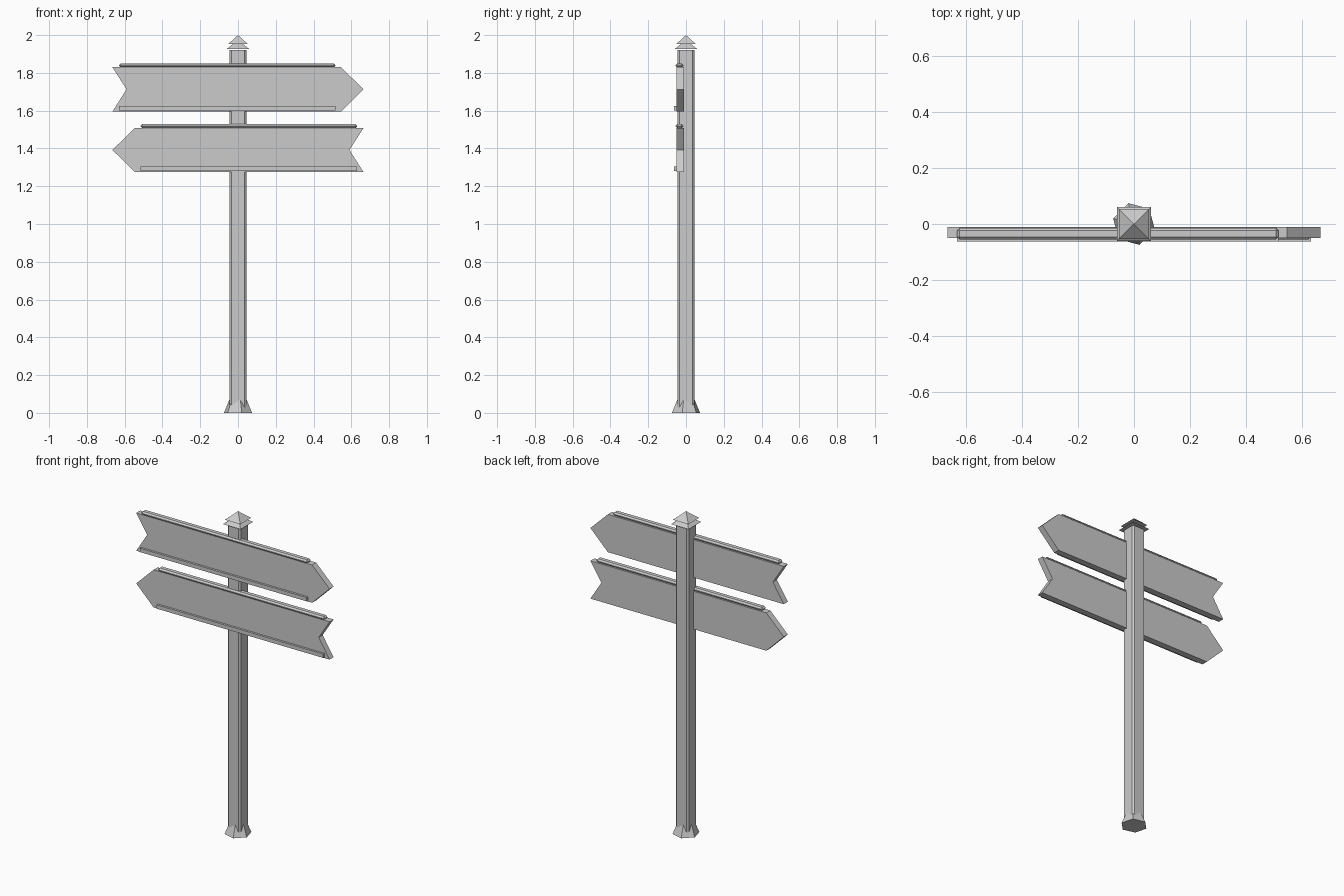
import bpy, bmesh, math
from mathutils import Matrix

cube = bpy.data.objects.get("Cube")
if cube:
    bpy.data.objects.remove(cube, do_unlink=True)

grey = bpy.data.materials.new("plain_grey")
grey.use_nodes = True
colour = (0.6, 0.6, 0.6, 1)
grey.diffuse_color = colour
grey.node_tree.nodes["Principled BSDF"].inputs["Base Color"].default_value = colour


def finish(name, bm):
    bmesh.ops.recalc_face_normals(bm, faces=bm.faces)
    mesh = bpy.data.meshes.new(name)
    bm.to_mesh(mesh)
    bm.free()
    mesh.materials.append(grey)
    obj = bpy.data.objects.new(name, mesh)
    bpy.context.collection.objects.link(obj)
    return obj


def box(name, x, y, z, bevel=0, upright_only=False):
    """Box between (low, high) pairs, with optional chamfered edges."""
    bm = bmesh.new()
    bmesh.ops.create_cube(bm, size=1)
    for v in bm.verts:
        v.co = [r[0] if c < 0 else r[1] for c, r in zip(v.co, (x, y, z))]
    if bevel:
        edges = [e for e in bm.edges if not upright_only
                 or abs(e.verts[0].co.z - e.verts[1].co.z) > 0.01]
        bmesh.ops.bevel(bm, geom=edges, offset=bevel, segments=1,
                        profile=0.5, affect='EDGES')
    return finish(name, bm)


def cone(name, sides, r_low, r_high, z_low, z_high, turn):
    bm = bmesh.new()
    bmesh.ops.create_cone(bm, cap_ends=True, segments=sides, radius1=r_low,
                          radius2=r_high, depth=z_high - z_low)
    bmesh.ops.transform(
        bm, verts=bm.verts,
        matrix=Matrix.Translation((0, 0, (z_low + z_high) / 2))
        @ Matrix.Rotation(math.radians(turn), 4, 'Z'))
    return finish(name, bm)


def sign(name, z, side):
    """Arrow board pointing to side (+1 or -1), with its two trims."""
    outline = [(-0.665, 0), (0.545, 0), (0.665, 0.118),
               (0.545, 0.235), (-0.665, 0.235), (-0.59, 0.118)]
    bm = bmesh.new()
    face = bm.faces.new([bm.verts.new((side * x, -0.05, z + h))
                         for x, h in outline])
    back = bmesh.ops.extrude_face_region(bm, geom=[face])["geom"]
    bmesh.ops.translate(bm, vec=(0, 0.039, 0),
                        verts=[v for v in back if isinstance(v, bmesh.types.BMVert)])
    finish(name + "_board", bm)
    span = sorted((-0.63 * side, 0.515 * side))
    box(name + "_top_rail", span, (-0.055, -0.014),
        (z + 0.233, z + 0.255), 0.009)
    box(name + "_lower_trim", span, (-0.063, -0.045), (z + 0.006, z + 0.03))


# Post with chamfered corners and a flared hexagonal foot
box("post", (-0.045, 0.045), (-0.045, 0.045), (0, 1.92), 0.011, True)
cone("foot", 6, 0.077, 0.042, 0, 0.082, 15)

# Two-tier pyramid cap
half_diagonal = math.sqrt(2)
cone("cap_lower", 4, 0.061 * half_diagonal, 0, 1.926, 1.972, 45)
cone("cap_upper", 4, 0.053 * half_diagonal, 0, 1.952, 2.0, 45)

# Signs pointing opposite ways
sign("upper_sign", 1.595, 1)
sign("lower_sign", 1.274, -1)
